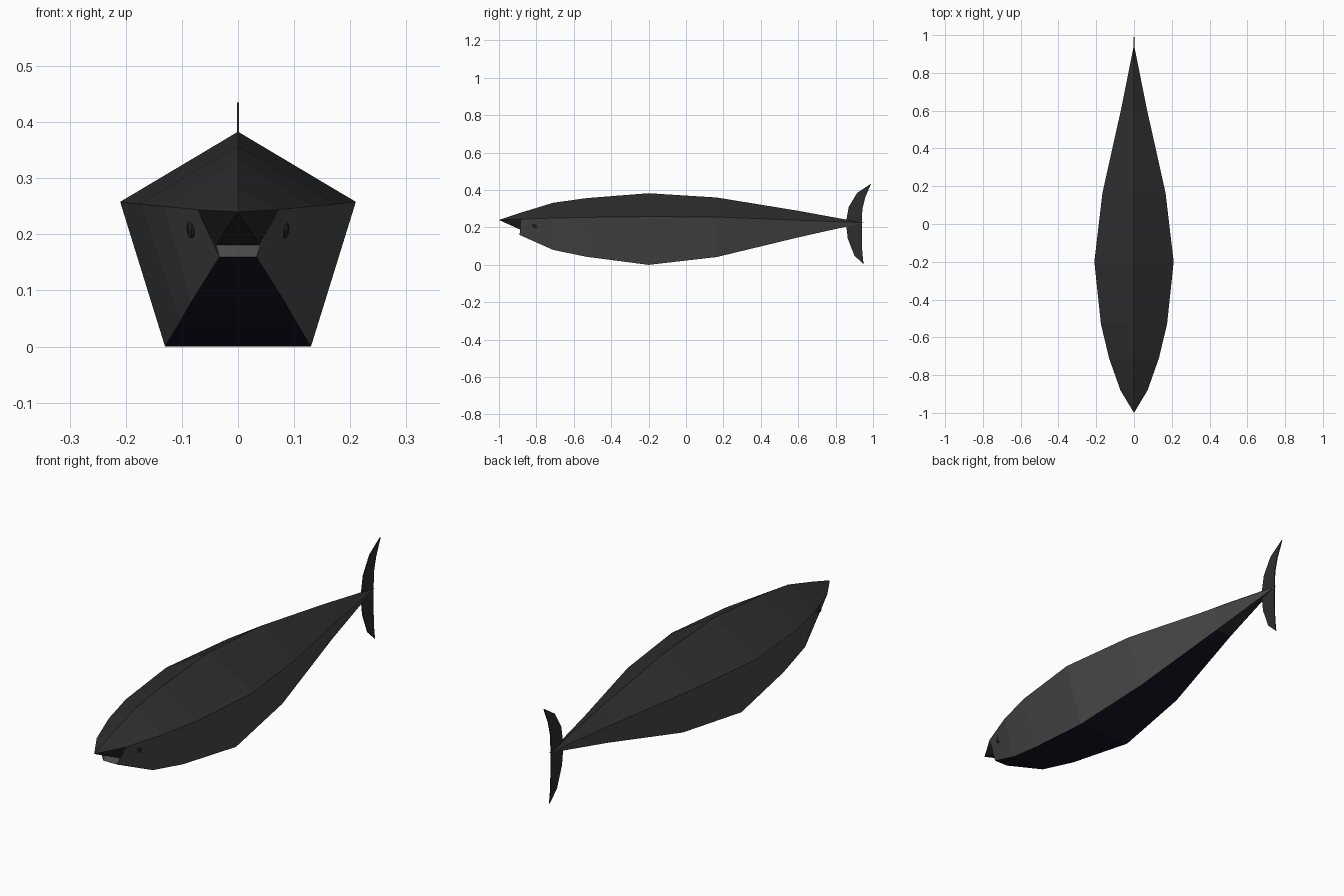
import bpy, bmesh, math
from mathutils import Vector

if "Cube" in bpy.data.objects:
    bpy.data.objects.remove(bpy.data.objects["Cube"])


def material(name, rgb):
    m = bpy.data.materials.new(name)
    m.diffuse_color = (*rgb, 1)
    m.use_nodes = True
    m.node_tree.nodes["Principled BSDF"].inputs["Base Color"].default_value = m.diffuse_color
    return m


back_grey = material("dark back grey", (0.027, 0.027, 0.027))
flank_grey = material("flank grey", (0.068, 0.068, 0.068))
belly_blue = material("belly midnight blue", (0.008, 0.0075, 0.018))
dark = material("mouth and eye black", (0.018, 0.018, 0.018))


def finish(name, bm, mats):
    me = bpy.data.meshes.new(name)
    bmesh.ops.recalc_face_normals(bm, faces=bm.faces[:])
    bm.to_mesh(me)
    bm.free()
    for m in mats:
        me.materials.append(m)
    ob = bpy.data.objects.new(name, me)
    bpy.context.collection.objects.link(ob)
    return ob


# Body: pentagonal rings (y, ridge z, side x, side z, keel x, keel z)
stations = [
    (-0.88, 0.280, 0.072, 0.244, 0.033, 0.160),
    (-0.71, 0.332, 0.132, 0.250, 0.083, 0.080),
    (-0.53, 0.357, 0.175, 0.254, 0.104, 0.043),
    (-0.20, 0.383, 0.210, 0.258, 0.130, 0.000),
    (0.165, 0.360, 0.167, 0.256, 0.100, 0.042),
    (0.60, 0.289, 0.070, 0.239, 0.040, 0.147),
]
bm = bmesh.new()
rings = []
for y, rz, sx, sz, kx, kz in stations:
    pts = [(0, rz), (sx, sz), (kx, kz), (-kx, kz), (-sx, sz)]
    rings.append([bm.verts.new((x, y, z)) for x, z in pts])


def face(verts, mat):
    bm.faces.new(verts).material_index = mat


strip_mats = [0, 1, 2, 1, 0]
for a, b in zip(rings, rings[1:]):
    for i in range(5):
        j = (i + 1) % 5
        face((a[i], a[j], b[j], b[i]), strip_mats[i])

# Tail stem closing to a point
end = bm.verts.new((0, 0.95, 0.225))
for i in range(5):
    face((rings[-1][i], rings[-1][(i + 1) % 5], end), [0, 1, 0, 1, 0][i])

# Snout with dark underside and pale lower lip
first = rings[0]
for v in first[2:4]:
    v.co.y = -0.89
tip = bm.verts.new((0, -1.0, 0.24))
corner_r = bm.verts.new((0.039, -0.87, 0.181))
corner_l = bm.verts.new((-0.039, -0.87, 0.181))
face((first[0], first[1], tip), 0)
face((first[4], first[0], tip), 0)
face((tip, first[1], corner_r), 3)
face((tip, corner_l, first[4]), 3)
face((tip, corner_r, corner_l), 3)
face((corner_r, first[2], first[3], corner_l), 1)
face((first[1], first[2], corner_r), 1)
face((first[4], corner_l, first[3]), 1)
finish("body", bm, [back_grey, flank_grey, belly_blue, dark])

# Tail fin: thin crescent blade built from leading and trailing edges
lead = [(0.99, 0.435), (0.915, 0.385), (0.87, 0.31), (0.855, 0.225),
        (0.865, 0.14), (0.90, 0.05), (0.95, 0.003)]
trail = [(0.99, 0.435), (0.958, 0.36), (0.943, 0.30), (0.94, 0.225),
         (0.94, 0.14), (0.943, 0.06), (0.95, 0.003)]
bm = bmesh.new()
outline = lead + trail[-2:0:-1]
f = bm.faces.new([bm.verts.new((-0.002, y, z)) for y, z in outline])
ext = bmesh.ops.extrude_face_region(bm, geom=[f])
bmesh.ops.translate(bm, vec=(0.004, 0, 0),
                    verts=[v for v in ext["geom"] if isinstance(v, bmesh.types.BMVert)])
finish("tail_fin", bm, [back_grey])

# Eyes: small flattened beads on the flanks
for side, label in ((1, "right"), (-1, "left")):
    bm = bmesh.new()
    bmesh.ops.create_uvsphere(bm, u_segments=8, v_segments=6, radius=0.017)
    bmesh.ops.scale(bm, vec=(0.5, 1, 1), verts=bm.verts[:])
    bmesh.ops.translate(bm, vec=(side * 0.083, -0.805, 0.21), verts=bm.verts[:])
    finish("eye_" + label, bm, [dark])
